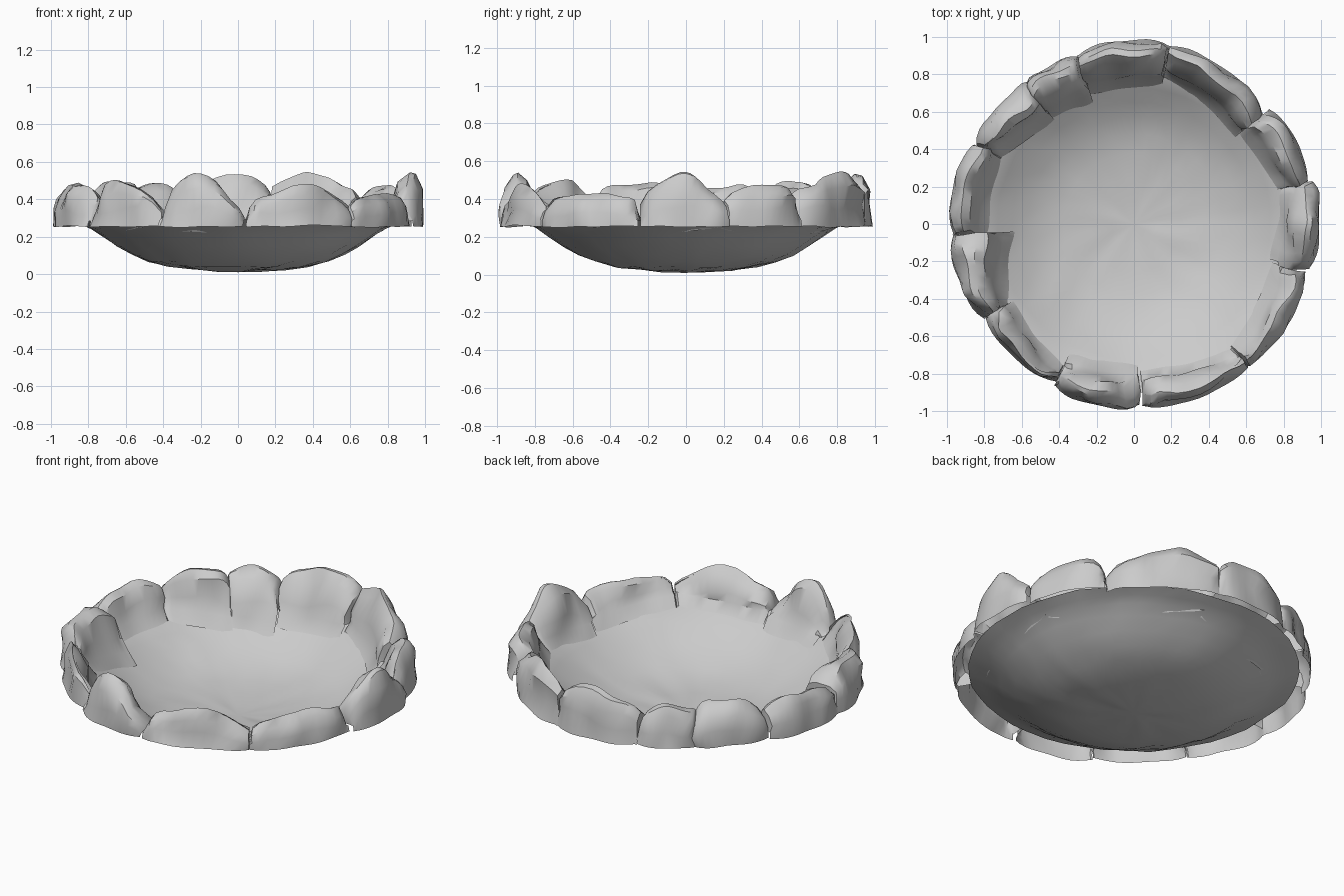
import bpy, bmesh, math
from mathutils import Vector, noise

if "Cube" in bpy.data.objects:
    bpy.data.objects.remove(bpy.data.objects["Cube"])

stone_grey = bpy.data.materials.new("stone_grey")
stone_grey.diffuse_color = (0.6, 0.6, 0.6, 1)
stone_grey.use_nodes = True
stone_grey.node_tree.nodes["Principled BSDF"].inputs["Base Color"].default_value = stone_grey.diffuse_color

# Bowl profile: radius, height
BOWL = [(0, .010), (.12, .016), (.25, .024), (.38, .042), (.48, .068), (.57, .105),
        (.65, .150), (.73, .205), (.79, .245), (.84, .265), (.90, .29)]


def bowl_height(r):
    for (r0, z0), (r1, z1) in zip(BOWL, BOWL[1:]):
        if r <= r1:
            return z0 + (z1 - z0) * (r - r0) / (r1 - r0)
    return BOWL[-1][1]


def rough(p, scale, freq):
    return noise.noise_vector(Vector(p) * freq + Vector((3.1, 7.7, 1.3))) * scale


def polar(r, angle, z):
    return Vector((r * math.cos(angle), r * math.sin(angle), z))


def finish(bm, name, angle):
    mesh = bpy.data.meshes.new(name)
    bm.to_mesh(mesh)
    bm.free()
    mesh.materials.append(stone_grey)
    obj = bpy.data.objects.new(name, mesh)
    bpy.context.collection.objects.link(obj)
    bpy.ops.object.select_all(action='DESELECT')
    obj.select_set(True)
    bpy.context.view_layer.objects.active = obj
    bpy.ops.object.shade_smooth_by_angle(angle=math.radians(angle))


# Shallow earthen bowl, a single open sheet
def make_bowl(sides=48):
    bm = bmesh.new()
    centre = bm.verts.new((0, 0, BOWL[0][1]))
    rings = []
    for r, z in BOWL[1:]:
        ring = []
        for i in range(sides):
            p = polar(r, math.tau * i / sides, z)
            d = rough(p, .012, 9)
            p += Vector((d.x, d.y, d.z))
            p.z = max(p.z, 0)
            ring.append(bm.verts.new(p))
        rings.append(ring)
    for i in range(sides):
        j = (i + 1) % sides
        bm.faces.new((centre, rings[0][i], rings[0][j]))
        for a, b in zip(rings, rings[1:]):
            bm.faces.new((a[i], b[i], b[j], a[j]))
    finish(bm, "bowl", 40)


# Rim stone: an arched shell open underneath, its foot flaring into the bowl
def make_stone(name, a0, a1, ri0, ri1, ro0, ro1, h0, peak, h1, at, blocky=.75):
    bm = bmesh.new()
    steps = 12
    params = [0] + [k / steps for k in range(steps + 1)] + [1]
    columns = []
    for n, t in enumerate(params):
        capped = n in (0, len(params) - 1)
        tt = min(max(t, .015), .985) if not capped else t
        angle = math.radians(a0 - .5 + (a1 - a0 + 1) * tt)
        end = abs(2 * t - 1) ** 4
        ro = ro0 + (ro1 - ro0) * t - .022 * end + .01
        ri = ri0 + (ri1 - ri0) * t + .015 * end
        if t < at:
            top = h0 + (peak - h0) * math.sin(math.pi / 2 * t / at) ** blocky
        else:
            u = max(0, 1 - t) / (1 - at)
            top = h1 + (peak - h1) * math.sin(math.pi / 2 * u) ** blocky
        h, w = top - .26, ro - ri
        zb, zf = bowl_height(ri), bowl_height(ri - .05)
        profile = [(ro, .255), (ro - .004, .26 + .4 * h), (ro - .018, .26 + .75 * h),
                   (ro - .055, .26 + .97 * h), (ro - .42 * w, .26 + h),
                   (ro - .66 * w, .26 + .84 * h), (ri + .12 * w, zb + .45 * (top - zb)),
                   (ri, zb + .04), (ri - .05, zf + .003)]
        column = []
        for k, (r, z) in enumerate(profile):
            if capped:
                z = min(z, .29)
            p = polar(r, angle, z)
            d = rough(p, .04 if 0 < k < 7 else .012, 6)
            if k > 6:
                d.z *= .2
            p += d if not capped else d * .4
            column.append(bm.verts.new(p))
        columns.append(column)
    for a, b in zip(columns, columns[1:]):
        for k in range(len(a) - 1):
            bm.faces.new((a[k], b[k], b[k + 1], a[k + 1]))
    finish(bm, name, 38)


make_bowl()

# start/end angle, inner radii, outer radii, start/peak/end heights, peak place
make_stone("stone_right", -14, 13, .78, .84, .98, .99, .38, .53, .37, .45)
make_stone("stone_right_back", 14, 40, .82, .78, .965, .96, .38, .49, .41, .55, .6)
make_stone("stone_back_right", 41, 78, .75, .83, .92, .985, .42, .53, .47, .55)
make_stone("stone_back", 79, 108, .79, .77, .985, .965, .44, .52, .44, .3, .6)
make_stone("stone_back_left", 109, 128, .72, .75, .96, .95, .42, .47, .44, .5, .6)
make_stone("stone_left_back", 128, 153, .73, .83, .95, .95, .42, .49, .38, .5)
make_stone("stone_left", 154, 183, .83, .82, .965, .985, .40, .47, .42, .5, .55)
make_stone("stone_left_front", 184, 212, .68, .83, .985, .96, .43, .48, .40, .4, .55)
make_stone("stone_front_left", 213, 243, .80, .88, .95, .955, .36, .50, .34, .5)
make_stone("stone_front", 244, 271, .81, .79, .975, .98, .32, .53, .29, .45, .85)
make_stone("stone_front_right", 273, 308, .82, .88, .985, .98, .36, .46, .37, .45)
make_stone("stone_right_front", 309, 344, .87, .80, .98, .965, .37, .43, .40, .6, .6)
